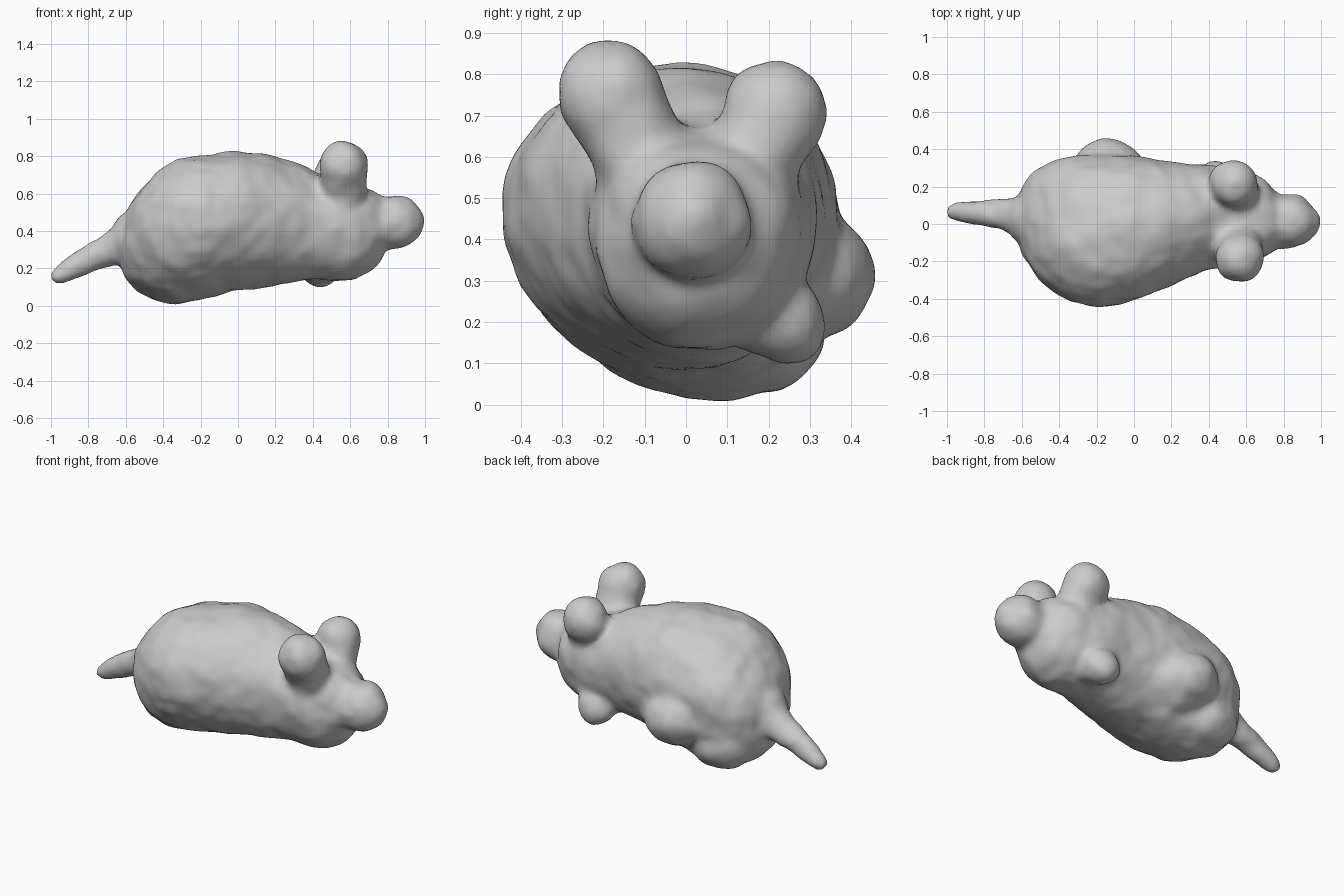
import bpy, bmesh, math
from mathutils import Vector, Matrix

bm = bmesh.new()


def loft(rings):
    """Skin a list of equal-length point rings and cap both ends."""
    rows = [[bm.verts.new(p) for p in r] for r in rings]
    n = len(rows[0])
    for a, b in zip(rows, rows[1:]):
        for i in range(n):
            j = (i + 1) % n
            bm.faces.new((a[i], a[j], b[j], b[i]))
    bm.faces.new(rows[0][::-1])
    bm.faces.new(rows[-1])


def lopsided_ring(x, y0, y1, z0, z1, yt, yb, zw, n=32):
    """Four quarter ellipses: sides widest at height zw, top at yt, bottom at yb."""
    pts = []
    for i in range(n):
        c, s = math.cos(i * math.tau / n), math.sin(i * math.tau / n)
        ym = yt if s >= 0 else yb
        pts.append((x, ym + (y1 - ym if c > 0 else ym - y0) * c,
                    zw + (z1 - zw if s > 0 else zw - z0) * s))
    return pts


def limb(path, n=20):
    """Rounded tube along (x, y, z, radius) points."""
    pts = [Vector(p[:3]) for p in path]
    rings = []
    for i, p in enumerate(pts):
        d = pts[min(i + 1, len(pts) - 1)] - pts[max(i - 1, 0)]
        q = d.to_track_quat('Z', 'Y')
        rings.append([p + q @ Vector((math.cos(k * math.tau / n), math.sin(k * math.tau / n), 0)) * path[i][3]
                      for k in range(n)])
    loft(rings)


def ball(c, r):
    m = Matrix.Translation(c) @ Matrix.Diagonal((*r, 1))
    bmesh.ops.create_uvsphere(bm, u_segments=24, v_segments=16, radius=1, matrix=m)


# body and head: x, y0, y1, z0, z1, top y, bottom y, widest z
loft([lopsided_ring(*s) for s in [
    (-0.62, -0.06, 0.13, 0.21, 0.43, 0.02, 0.04, 0.33),
    (-0.59, -0.17, 0.22, 0.14, 0.51, -0.02, 0.06, 0.36),
    (-0.54, -0.25, 0.275, 0.085, 0.59, -0.06, 0.08, 0.39),
    (-0.45, -0.35, 0.335, 0.03, 0.70, -0.09, 0.10, 0.42),
    (-0.33, -0.42, 0.36, 0.005, 0.775, -0.10, 0.11, 0.45),
    (-0.20, -0.45, 0.365, 0.03, 0.80, -0.07, 0.10, 0.47),
    (-0.02, -0.415, 0.365, 0.08, 0.83, -0.02, 0.07, 0.48),
    (0.15, -0.35, 0.34, 0.10, 0.81, 0.02, 0.04, 0.47),
    (0.28, -0.295, 0.32, 0.125, 0.77, 0.04, 0.03, 0.46),
    (0.40, -0.245, 0.315, 0.14, 0.72, 0.05, 0.03, 0.44),
    (0.52, -0.235, 0.295, 0.135, 0.68, 0.04, 0.03, 0.43),
    (0.63, -0.215, 0.27, 0.14, 0.65, 0.03, 0.02, 0.42),
    (0.71, -0.175, 0.23, 0.18, 0.625, 0.02, 0.02, 0.42),
    (0.765, -0.13, 0.165, 0.245, 0.595, 0.01, 0.01, 0.43),
    (0.80, -0.09, 0.11, 0.32, 0.56, 0.01, 0.01, 0.44)]])

# snout
limb([(0.70, 0.015, 0.44, 0.13), (0.80, 0.015, 0.445, 0.143), (0.87, 0.013, 0.45, 0.142),
      (0.92, 0.01, 0.45, 0.12), (0.965, 0.01, 0.45, 0.078), (0.993, 0.01, 0.45, 0.03)])

# tail
limb([(-0.45, 0.03, 0.40, 0.17), (-0.58, 0.03, 0.345, 0.14), (-0.64, 0.045, 0.32, 0.10),
      (-0.72, 0.055, 0.285, 0.08), (-0.82, 0.058, 0.24, 0.066), (-0.90, 0.062, 0.195, 0.056),
      (-0.96, 0.065, 0.155, 0.044), (-0.99, 0.065, 0.138, 0.03)])

# ears: short necks with round ends
for tip, root, r in [((0.565, -0.187, 0.75), (0.55, -0.06, 0.52), 0.13),
                     ((0.535, 0.215, 0.70), (0.55, 0.10, 0.50), 0.13)]:
    ball(tip, (r, r, r))
    limb([(*root, r * 1.1), (*[(a + b) / 2 for a, b in zip(tip, root)], r * 0.93), (*tip, r * 0.94)])

# paws and the haunch behind them
ball((-0.14, 0.305, 0.31), (0.18, 0.15, 0.155))
ball((-0.12, 0.24, 0.31), (0.22, 0.16, 0.19))
ball((0.44, 0.245, 0.195), (0.11, 0.095, 0.10))
ball((0.44, 0.19, 0.24), (0.13, 0.11, 0.12))
ball((-0.37, 0.18, 0.18), (0.19, 0.155, 0.155))

bmesh.ops.recalc_face_normals(bm, faces=bm.faces)
mesh = bpy.data.meshes.new("mouse")
bm.to_mesh(mesh)
bm.free()
mouse = bpy.data.objects.new("mouse", mesh)
bpy.context.collection.objects.link(mouse)

# fuse the parts like clay, then add a hand-moulded unevenness
fuse = mouse.modifiers.new("fuse", 'REMESH')
fuse.mode, fuse.voxel_size, fuse.use_smooth_shade = 'VOXEL', 0.018, True
soften = mouse.modifiers.new("soften", 'SMOOTH')
soften.factor, soften.iterations = 0.5, 14
lumps = bpy.data.textures.new("lumps", 'CLOUDS')
lumps.noise_scale, lumps.noise_depth = 0.16, 1
uneven = mouse.modifiers.new("uneven", 'DISPLACE')
uneven.texture, uneven.strength, uneven.mid_level = lumps, 0.025, 0.4
